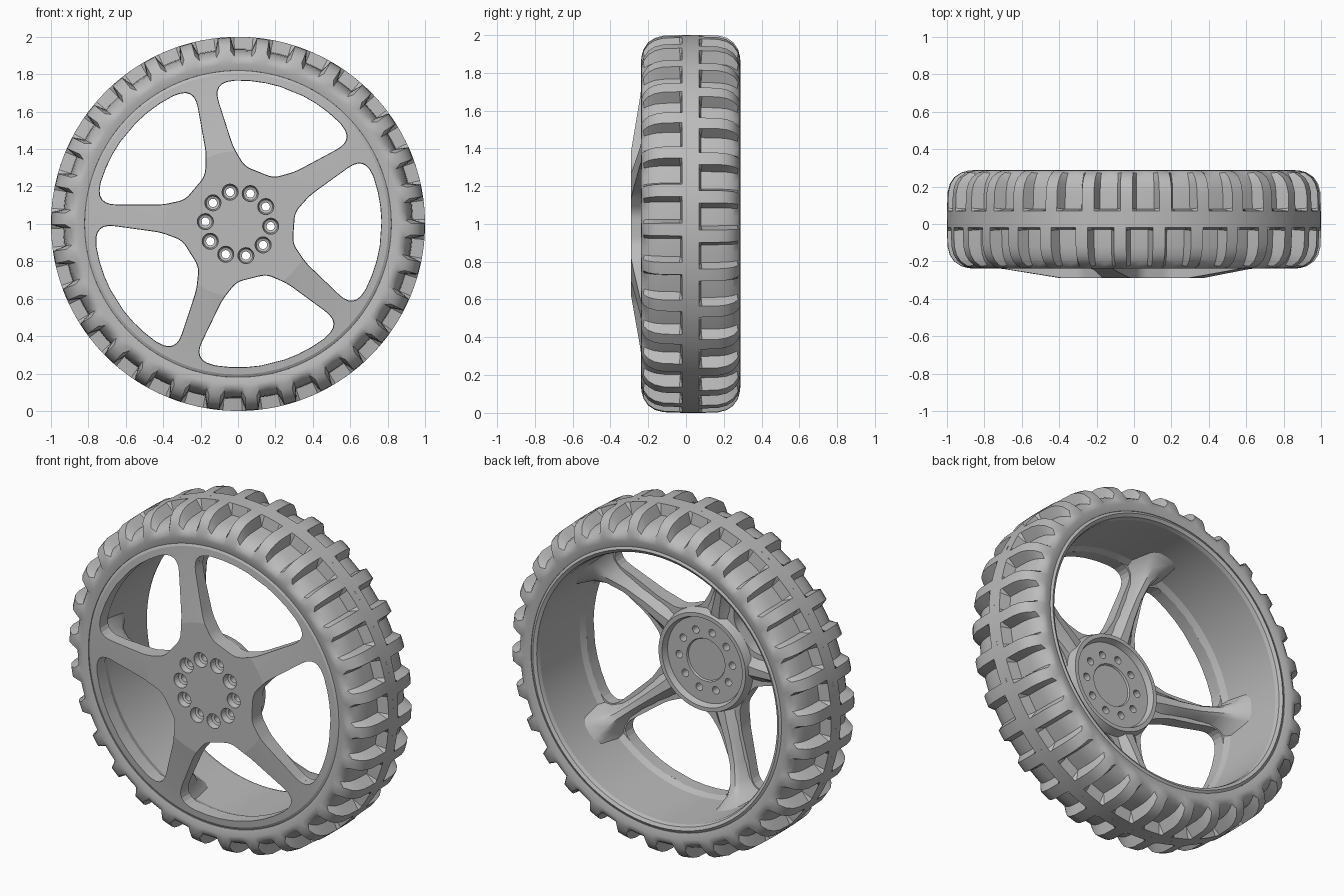
import bpy, bmesh, math
from mathutils import Vector

if "Cube" in bpy.data.objects:
    bpy.data.objects.remove(bpy.data.objects["Cube"], do_unlink=True)

grey = bpy.data.materials.new("mid_grey")
grey.use_nodes = True
grey.diffuse_color = (0.5, 0.5, 0.5, 1)
bsdf = next(n for n in grey.node_tree.nodes if n.type == 'BSDF_PRINCIPLED')
bsdf.inputs["Base Color"].default_value = (0.5, 0.5, 0.5, 1)

SPOKES = 5
SPOKE_ANGLE = 104      # degrees, first spoke
TREADS = 30


def wheel_point(r, deg, y):
    a = math.radians(deg)
    return Vector((r * math.cos(a), y, 1 + r * math.sin(a)))


def local_point(u, v, y, deg):
    """u runs out along the given direction, v across it."""
    return wheel_point(u, deg, y) + wheel_point(v, deg + 90, 0) - Vector((0, 0, 1))


def skin(bm, rings, closed=False, caps=False):
    """Join successive rings of points with quads."""
    vs = [[bm.verts.new(p) for p in ring] for ring in rings]
    n = len(vs[0])
    pairs = list(zip(vs, vs[1:]))
    if closed:
        pairs.append((vs[-1], vs[0]))
    for a, b in pairs:
        for i in range(n if caps else n - 1):
            j = (i + 1) % n
            bm.faces.new((a[i], a[j], b[j], b[i]))
    if caps:
        bm.faces.new(vs[0])
        bm.faces.new(vs[-1])


def lathe(bm, profile, segments, offset=Vector()):
    skin(bm, [[wheel_point(r, 360 * i / segments, y) + offset for r, y in profile]
              for i in range(segments)], closed=True)


def finish(name, bm, angle=None):
    bmesh.ops.remove_doubles(bm, verts=bm.verts, dist=1e-5)
    bmesh.ops.recalc_face_normals(bm, faces=bm.faces)
    mesh = bpy.data.meshes.new(name)
    bm.to_mesh(mesh)
    bm.free()
    mesh.materials.append(grey)
    obj = bpy.data.objects.new(name, mesh)
    bpy.context.collection.objects.link(obj)
    if angle:
        smooth(obj, angle)
    return obj


def smooth(obj, angle):
    bpy.ops.object.select_all(action='DESELECT')
    obj.select_set(True)
    bpy.context.view_layer.objects.active = obj
    bpy.ops.object.shade_smooth_by_angle(angle=math.radians(angle))


# Tyre: each half alternates a raised land section with a groove section
sidewall = [(-0.238, 0.855), (-0.228, 0.82), (0.025, 0.815)]
rib = [(0.025, 1), (-0.02, 1)]
land = rib + [(-0.035, 1), (-0.12, 0.997), (-0.165, 0.985), (-0.2, 0.962),
              (-0.225, 0.925), (-0.236, 0.885)] + sidewall
groove = rib + [(-0.03, 0.935), (-0.12, 0.932), (-0.165, 0.925), (-0.195, 0.912),
                (-0.222, 0.895), (-0.236, 0.875)] + sidewall
pattern = [(-6, land), (-4.1, land), (-2.9, groove), (0, groove),
           (2.9, groove), (4.1, land)]


def tyre_half(name, phase, mirror):
    bm = bmesh.new()
    rings = []
    for k in range(TREADS):
        for step, section in pattern:
            deg = phase + step + 360 * k / TREADS
            rings.append([wheel_point(r, deg, 0.05 - y if mirror else y)
                          for y, r in section])
    skin(bm, rings, closed=True)
    finish(name, bm, 32)


tyre_half("tyre_front_half", 4.3, False)
tyre_half("tyre_back_half", 2.3, True)

# Rim: wheel face, barrel and recessed hub as one turned solid
bm = bmesh.new()
lathe(bm, [(0, -0.29), (0.39, -0.29), (0.70, -0.24), (0.805, -0.23), (0.82, -0.222),
           (0.82, 0.275), (0.805, 0.283), (0.787, 0.272), (0.78, 0.25), (0.78, -0.12),
           (0.765, -0.16), (0.6, -0.185), (0.4, -0.2), (0.3, -0.2), (0.285, -0.15),
           (0.262, -0.15), (0.25, -0.185), (0.125, -0.185), (0.12, -0.195),
           (0, -0.195)], 90)
rim = finish("rim", bm)


def rounded(points):
    """Points are (u, v, corner size); corners become short curves."""
    out = []
    for i, (u, v, d) in enumerate(points):
        p = Vector((u, v))
        if not d:
            out.append(p)
            continue
        ends = [Vector(points[j][:2]) for j in (i - 1, (i + 1) % len(points))]
        a, b = [p + (e - p).normalized() * d for e in ends]
        for k in range(7):
            t = k / 6
            out.append(a * (1 - t) ** 2 + p * 2 * t * (1 - t) + b * t * t)
    return out


# Window outline between two spokes, mirrored about its middle
half = [(0.297, 0.084, 0.04), (0.373, 0.182, 0.04), (0.65, 0.414, 0.11)]
for deg in (23, 17, 11, 5):
    a = math.radians(deg)
    half.append((0.77 * math.cos(a), 0.77 * math.sin(a), 0))
outline = rounded(half + [(u, -v, d) for u, v, d in reversed(half)])

# Cut the windows, slightly tapered, and the countersunk bolt holes
bm = bmesh.new()
for k in range(SPOKES):
    deg = SPOKE_ANGLE + 36 + 72 * k
    rings = []
    for scale, y in ((1.01, -0.4), (0.97, 0.0)):
        rings.append([local_point(0.56 + (p.x - 0.56) * scale, p.y * scale, y, deg)
                      for p in outline])
    skin(bm, rings, caps=True)
for k in range(10):
    offset = wheel_point(0.175, SPOKE_ANGLE + 36 * k, 0) - Vector((0, 0, 1))
    lathe(bm, [(0, -0.32), (0.043, -0.32), (0.043, -0.28), (0.036, -0.255),
               (0.022, -0.25), (0.022, -0.1), (0, -0.1)], 20, offset)
cutter = finish("rim_cutter", bm)
cutter.hide_render = True

cut = rim.modifiers.new("openings", 'BOOLEAN')
cut.operation = 'DIFFERENCE'
cut.solver = 'EXACT'
cut.object = cutter
bpy.context.view_layer.objects.active = rim
bpy.ops.object.modifier_apply(modifier=cut.name)
bpy.data.objects.remove(cutter, do_unlink=True)
smooth(rim, 8)

# Ribs behind the spokes, flaring out into the barrel
stations = [(0.27, 0.055, -0.172), (0.35, 0.045, -0.16), (0.46, 0.036, -0.148),
            (0.58, 0.03, -0.122), (0.67, 0.032, -0.08), (0.73, 0.048, -0.03),
            (0.765, 0.075, 0.025), (0.795, 0.1, 0.08)]
bm = bmesh.new()
for k in range(SPOKES):
    deg = SPOKE_ANGLE + 72 * k
    rings = []
    for u, w, back in stations:
        section = [(-1.5, -0.205), (-1, back - 0.025), (-0.5, back), (0.5, back),
                   (1, back - 0.025), (1.5, -0.205)]
        rings.append([local_point(u, w * s, y, deg) for s, y in section])
    skin(bm, rings, caps=True)
finish("spoke_ribs", bm, 40)
